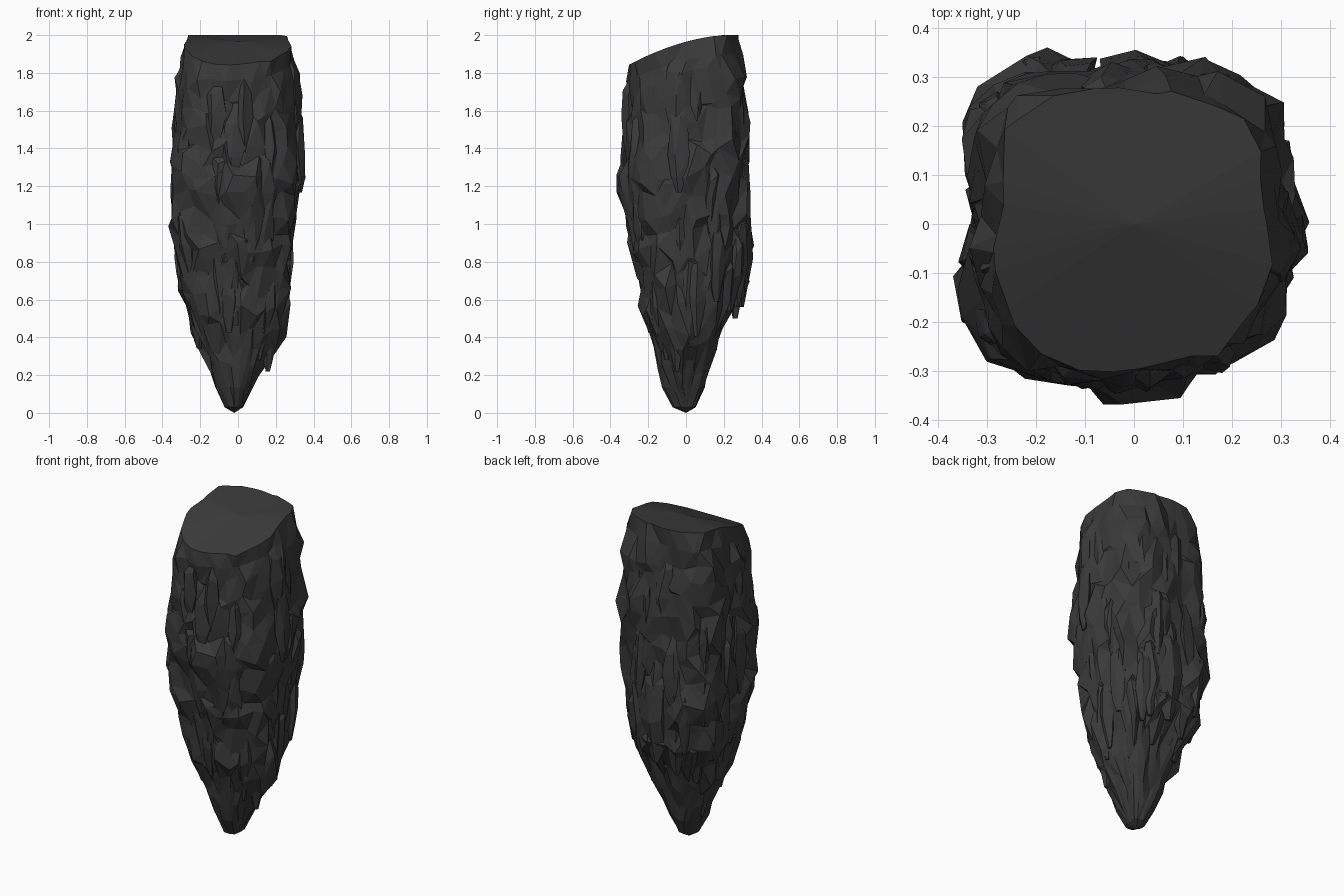
import bpy, bmesh, math, random
from mathutils import Vector, noise

random.seed(11)
cube = bpy.data.objects.get("Cube")
if cube:
    bpy.data.objects.remove(cube, do_unlink=True)

stone = bpy.data.materials.new("dark_grey_stone")
stone.use_nodes = True
grey = (0.042, 0.042, 0.043, 1)
stone.diffuse_color = grey
stone.node_tree.nodes["Principled BSDF"].inputs["Base Color"].default_value = grey

# Half widths (height, reach) of the rock on each of its four sides
LEFT = [(0, .02), (.04, .03), (.2, .11), (.28, .16), (.38, .25), (.64, .28),
        (.96, .29), (1.24, .35), (1.8, .32), (1.95, .3), (2, .29)]
RIGHT = [(0, .05), (.06, .1), (.2, .15), (.34, .2), (.4, .26), (.58, .27),
         (.66, .33), (.95, .36), (1.3, .36), (1.6, .34), (1.9, .32), (2, .29)]
FRONT = [(0, .06), (.1, .12), (.33, .16), (.45, .19), (.5, .24), (.78, .25),
         (.84, .29), (1.1, .32), (1.26, .36), (1.4, .33), (1.64, .33), (2, .31)]
BACK = [(0, .03), (.08, .09), (.25, .13), (.48, .2), (.56, .25), (.62, .33),
        (.92, .36), (1.2, .33), (1.55, .34), (2, .29)]

# Broad vertical ridges (+) and grooves (-): direction in degrees, amount
RIDGES = ((150, .06), (173, -.1), (222, .05), (315, -.06), (36, .04), (125, .05),
          (20, -.06), (100, -.04))


def reach(profile, z):
    for (z0, r0), (z1, r1) in zip(profile, profile[1:]):
        if z <= z1:
            return r0 + (r1 - r0) * max(0, z - z0) / (z1 - z0)
    return profile[-1][1]


def surface(angle, z, scale=1.0):
    """Point on the ridged rounded-square envelope."""
    c, s = math.cos(angle), math.sin(angle)
    a = reach(LEFT if c > 0 else RIGHT, z)
    b = reach(BACK if s > 0 else FRONT, z)
    n = 2 + 0.6 * min(1, z)
    for degrees, amount in RIDGES:
        scale += amount * math.exp(35 * (math.cos(angle - math.radians(degrees)) - 1))
    r = (abs(c / a) ** n + abs(s / b) ** n) ** (-1 / n) * scale
    return Vector((c * r, s * r, z))


def top_height(y):
    return min(2, 1.965 + 0.27 * y - 0.45 * y * y)


def finish(bm, name):
    bmesh.ops.recalc_face_normals(bm, faces=bm.faces)
    mesh = bpy.data.meshes.new(name)
    bm.to_mesh(mesh)
    bm.free()
    mesh.materials.append(stone)
    bpy.context.collection.objects.link(bpy.data.objects.new(name, mesh))


# Rock body: craggy triangulated loft with a slanted flat top
SEGMENTS, ROWS = 28, 19
bm = bmesh.new()
rings = []
for row in range(ROWS + 1):
    ring = []
    for i in range(SEGMENTS):
        angle = math.tau * (i + 0.5 * (row % 2) + random.uniform(-.35, .35)) / SEGMENTS
        z = 0.03 + 1.97 * row / ROWS
        if 1 < row < ROWS - 1:
            z += random.uniform(-.05, .05)
        lump = noise.noise(Vector((3 * math.cos(angle), 3 * math.sin(angle), z * 1.5)))
        rough = 0.075 if row < ROWS else 0.03
        scale = 0.97 + 0.08 * lump + random.uniform(-rough, rough)
        p = surface(angle, z, scale)
        p.z *= 1 + (top_height(p.y) / 2 - 1) * max(0, z - 1)
        ring.append(bm.verts.new(p))
    rings.append(ring)
for row, (low, high) in enumerate(zip(rings, rings[1:])):
    for i in range(SEGMENTS):
        j = (i + 1) % SEGMENTS
        if row % 2:
            bm.faces.new((low[i], low[j], high[j]))
            bm.faces.new((low[i], high[j], high[i]))
        else:
            bm.faces.new((low[i], low[j], high[i]))
            bm.faces.new((low[j], high[j], high[i]))
for ring, x, z in ((rings[0], -.02, 0), (rings[-1], 0, top_height(0))):
    centre = bm.verts.new((x, 0, z))
    for i in range(SEGMENTS):
        bm.faces.new((ring[i], ring[(i + 1) % SEGMENTS], centre))
finish(bm, "rock_body")


# Shards: faceted slivers hugging the body; below hang_from they drop straight down
def add_shard(bm, angle, z_low, z_high, width, out, depth, hang_from):
    normal = Vector((math.cos(angle), math.sin(angle), 0))
    side = Vector((-normal.y, normal.x, 0))
    points = []
    for t, swell in ((0, .25), (.15, .7), (.4, 1), (.75, .8), (1, .2)):
        z = z_low + t * (z_high - z_low)
        inset = depth * (1.8 if t == 1 else 1)
        base = surface(angle, max(z, hang_from), out) - normal * inset
        base.z = z
        for k in range(5):
            a = math.tau * k / 5 + random.uniform(-.4, .4)
            p = base + normal * math.cos(a) * depth * swell + side * math.sin(a) * width * swell
            p.z += random.uniform(0, .05) * (t > 0)
            p.z = min(p.z, top_height(p.y) - .02)
            points.append(bm.verts.new(p))
    hull = bmesh.ops.convex_hull(bm, input=points)
    loose = [v for v in hull["geom_interior"] if isinstance(v, bmesh.types.BMVert)]
    bmesh.ops.delete(bm, geom=loose, context="VERTS")


bm = bmesh.new()
for level in range(6):
    for i in range(8):
        angle = math.tau * (i + .5 * (level % 2) + random.uniform(-.35, .35)) / 8
        z = .42 + .19 * level + random.uniform(-.08, .08)
        add_shard(bm, angle, z, z + random.uniform(.3, .5), random.uniform(.04, .075),
                  random.uniform(.99, 1.06), random.uniform(.03, .05), z + .06)
finish(bm, "rock_shards")

# Larger slabs that overhang at the lower edge
bm = bmesh.new()
for degrees, low, high, width, out in (
        (-17, .22, .7, .05, .95), (-42, .28, .8, .04, .97), (4, .35, .9, .06, 1),
        (190, .34, .75, .06, 1), (165, .58, 1.1, .07, 1), (205, .6, 1.15, .07, 1),
        (90, .56, 1.2, .09, 1.04), (68, .56, 1.1, .06, 1), (115, .5, 1, .06, .97),
        (268, .46, .85, .08, 1), (243, .47, .95, .06, .98), (285, .8, 1.3, .07, 1.02),
        (255, .8, 1.2, .06, 1), (40, .34, .8, .05, .93), (140, .42, .9, .06, .95),
        (225, .45, 1, .06, .97), (310, .4, .9, .06, .98)):
    add_shard(bm, math.radians(degrees), low, high, width, out, .05, low + .14)
finish(bm, "hanging_slabs")

# Tip slivers around the lowest point
bm = bmesh.new()
for i in range(6):
    angle = math.tau * i / 6 + random.uniform(-.3, .3)
    z = random.uniform(.06, .16)
    add_shard(bm, angle, z, z + .3, .035, 1.0, .03, z + .02)
finish(bm, "tip_slivers")
